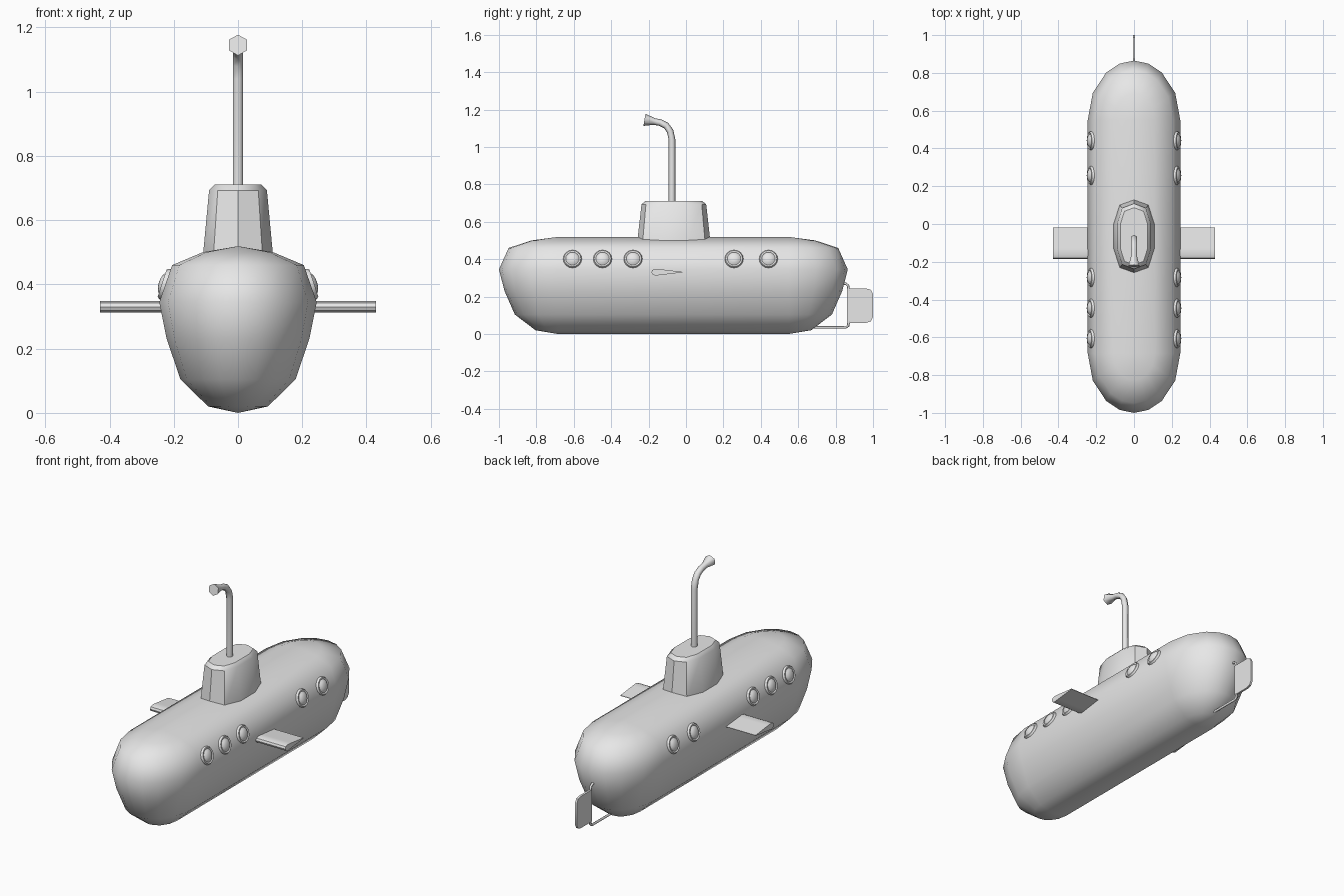
import bpy, bmesh, math
from mathutils import Vector, Matrix

cube = bpy.data.objects.get("Cube")
if cube:
    bpy.data.objects.remove(cube)

grey = bpy.data.materials.new("plain grey")
grey.use_nodes = True
grey.diffuse_color = (0.8, 0.8, 0.8, 1)
grey.node_tree.nodes["Principled BSDF"].inputs["Base Color"].default_value = (0.8, 0.8, 0.8, 1)


def finish(name, bm, angle):
    bmesh.ops.remove_doubles(bm, verts=bm.verts, dist=0.0001)
    bmesh.ops.recalc_face_normals(bm, faces=bm.faces)
    mesh = bpy.data.meshes.new(name)
    bm.to_mesh(mesh)
    bm.free()
    mesh.materials.append(grey)
    mesh.shade_smooth()
    mesh.set_sharp_from_angle(angle=math.radians(angle))
    obj = bpy.data.objects.new(name, mesh)
    bpy.context.collection.objects.link(obj)
    return obj


def loft(name, rings, angle, caps=True):
    """Skin a list of closed rings of points."""
    bm = bmesh.new()
    loops = [[bm.verts.new(p) for p in ring] for ring in rings]
    n = len(rings[0])
    for a, b in zip(loops, loops[1:]):
        for i in range(n):
            j = (i + 1) % n
            bm.faces.new((a[i], a[j], b[j], b[i]))
    if caps:
        bm.faces.new(loops[0])
        bm.faces.new(loops[-1])
    return finish(name, bm, angle)


def capsule(name, levels, cap, front, back, length, angle, caps):
    """Stack of round-ended outlines; levels are (z, half width)."""
    widest = max(w for z, w in levels)
    half = [(-u, v) for u, v in reversed(cap)] + cap[1:]
    rings = []
    for z, w in levels:
        reach = length * w / widest
        ring = [(u * w, front - v * reach, z) for u, v in half]
        ring += [(-u * w, back + v * reach, z) for u, v in half]
        rings.append(ring)
    return loft(name, rings, angle, caps)


def tube(name, path, sides):
    """Sweep along (y, z, radius) points in the centre plane."""
    rings = []
    for i, (y, z, r) in enumerate(path):
        a, b = path[max(i - 1, 0)], path[min(i + 1, len(path) - 1)]
        t = Vector((0, b[0] - a[0], b[1] - a[1])).normalized()
        side = Vector((0, -t.z, t.y))
        ring = []
        for k in range(sides):
            turn = math.tau * k / sides
            ring.append(Vector((0, y, z)) + r * (side * math.cos(turn) + Vector((1, 0, 0)) * math.sin(turn)))
        rings.append(ring)
    return loft(name, rings, 65)


def plate(name, outline, x0, x1):
    return loft(name, [[(x, y, z) for y, z in outline] for x in (x0, x1)], 40)


# Hull
hull_levels = [(0, 0), (0.02, 0.093), (0.104, 0.179), (0.23, 0.222), (0.345, 0.245),
               (0.46, 0.205), (0.5, 0.11), (0.519, 0)]
hull_cap = [(0, 1), (0.31, 0.95), (0.6, 0.8), (0.89, 0.46), (1, 0)]
capsule("hull", hull_levels, hull_cap, -0.685, 0.55, 0.315, 60, False)

# Tower
tower_levels = [(0.48, 0.11), (0.693, 0.09), (0.711, 0.072)]
capsule("tower", tower_levels, [(0, 1), (0.7, 0.78), (1, 0)], -0.13, 0, 0.132, 40, True)

# Periscope with flared eyepiece
r = 0.018
tube("periscope", [(-0.075, 0.69, r), (-0.075, 1.04, r), (-0.085, 1.085, r), (-0.106, 1.114, r),
                   (-0.138, 1.13, r), (-0.17, 1.136, r), (-0.222, 1.145, 0.033)], 6)

# Diving planes
fin = [(-0.185, 0.33), (-0.18, 0.342), (-0.163, 0.348), (-0.13, 0.345), (-0.018, 0.332),
       (-0.018, 0.329), (-0.13, 0.316), (-0.163, 0.312), (-0.18, 0.319)]
for name, s in (("left", 1), ("right", -1)):
    plate(name + "_diving_plane", fin, s * 0.2, s * 0.43)

# Rudder and its brackets
rudder = [(0.862, 0.243), (0.965, 0.243), (0.988, 0.236), (1, 0.215), (1, 0.09),
          (0.988, 0.068), (0.965, 0.06), (0.862, 0.06)]
plate("rudder", rudder, -0.006, 0.006)
r = 0.007
tube("upper_rudder_bracket", [(0.79, 0.27, r), (0.852, 0.27, r), (0.866, 0.26, r), (0.87, 0.23, r)], 6)
tube("lower_rudder_bracket", [(0.64, 0.035, r), (0.855, 0.035, r), (0.867, 0.043, r), (0.87, 0.07, r)], 6)

# Portholes: rim with a domed pane, tilted to follow the hull
profile = [(0.048, -0.02), (0.05, 0.004), (0.045, 0.012), (0.039, 0.012), (0.036, 0.009),
           (0.026, 0.017), (0.014, 0.021), (0, 0.022)]
tilt = math.radians(18)
for name, s in (("left", 1), ("right", -1)):
    out = Vector((s * math.cos(tilt), 0, math.sin(tilt)))
    turn = out.to_track_quat("Z", "Y").to_matrix().to_4x4()
    for n, y in enumerate((-0.607, -0.446, -0.283, 0.257, 0.441)):
        place = Matrix.Translation((s * 0.225, y, 0.4)) @ turn
        rings = [[place @ Vector((q * math.cos(a), q * math.sin(a), h))
                  for a in (math.tau * k / 16 for k in range(16))] for q, h in profile]
        loft(f"{name}_porthole_{n + 1}", rings, 50, False)
